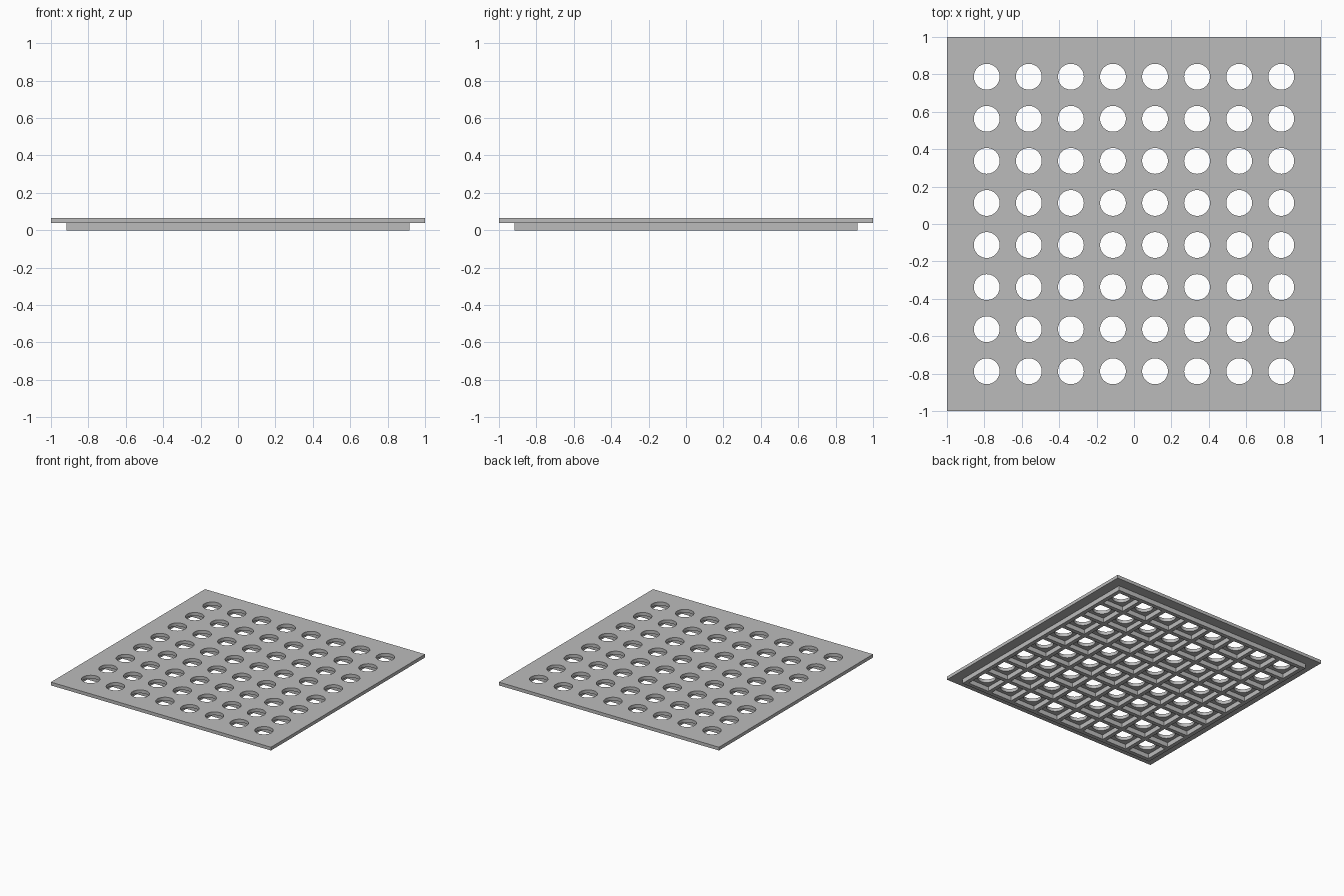
import bpy, bmesh, math

cube = bpy.data.objects.get("Cube")
if cube:
    bpy.data.objects.remove(cube, do_unlink=True)

COUNT, PITCH = 8, 0.225
PLATE_Z, TOP_Z = 0.038, 0.065
RIB = 0.033
HOLE_R = 0.069

grey = bpy.data.materials.new("plain grey")
grey.use_nodes = True
colour = (0.5, 0.5, 0.5, 1)
grey.diffuse_color = colour
grey.node_tree.nodes["Principled BSDF"].inputs["Base Color"].default_value = colour

steps = [(i - (COUNT - 1) / 2) * PITCH for i in range(COUNT)]
centres = [(x, y) for x in steps for y in steps]


def square(half, cx=0, cy=0):
    return [(cx + sx * half, cy + sy * half)
            for sx, sy in ((-1, -1), (1, -1), (1, 1), (-1, 1))]


def circle(radius, cx, cy, sides=48):
    angles = [2 * math.pi * i / sides for i in range(sides)]
    return [(cx + radius * math.cos(a), cy + radius * math.sin(a)) for a in angles]


def pierced_slab(name, outline, holes, z0, z1):
    """Extrude a flat outline with openings into a closed slab."""
    curve = bpy.data.curves.new(name, "CURVE")
    curve.dimensions = "2D"
    curve.fill_mode = "BOTH"
    curve.extrude = (z1 - z0) / 2
    for loop in [outline] + holes:
        spline = curve.splines.new("POLY")
        spline.points.add(len(loop) - 1)
        for point, (x, y) in zip(spline.points, loop):
            point.co = (x, y, 0, 1)
        spline.use_cyclic_u = True
    helper = bpy.data.objects.new(name + " outline", curve)
    bpy.context.collection.objects.link(helper)
    depsgraph = bpy.context.evaluated_depsgraph_get()
    mesh = bpy.data.meshes.new_from_object(helper.evaluated_get(depsgraph))
    bpy.data.objects.remove(helper, do_unlink=True)

    # Weld the caps to the walls and place the slab at its height
    bm = bmesh.new()
    bm.from_mesh(mesh)
    bmesh.ops.remove_doubles(bm, verts=bm.verts, dist=0.0001)
    bmesh.ops.recalc_face_normals(bm, faces=bm.faces)
    bmesh.ops.translate(bm, verts=bm.verts, vec=(0, 0, (z0 + z1) / 2))
    bm.to_mesh(mesh)
    bm.free()

    mesh.name = name
    mesh.materials.clear()
    mesh.materials.append(grey)
    obj = bpy.data.objects.new(name, mesh)
    bpy.context.collection.objects.link(obj)
    bpy.ops.object.select_all(action="DESELECT")
    obj.select_set(True)
    bpy.context.view_layer.objects.active = obj
    bpy.ops.object.shade_smooth_by_angle(angle=math.radians(30))
    return obj


# Top plate with round holes
pierced_slab("top_plate", square(1),
             [circle(HOLE_R, x, y) for x, y in centres], PLATE_Z, TOP_Z)

# Square rib lattice under the plate, one cell around each hole
pierced_slab("rib_lattice", square((COUNT * PITCH + RIB) / 2),
             [square((PITCH - RIB) / 2, x, y) for x, y in centres], 0, PLATE_Z)
